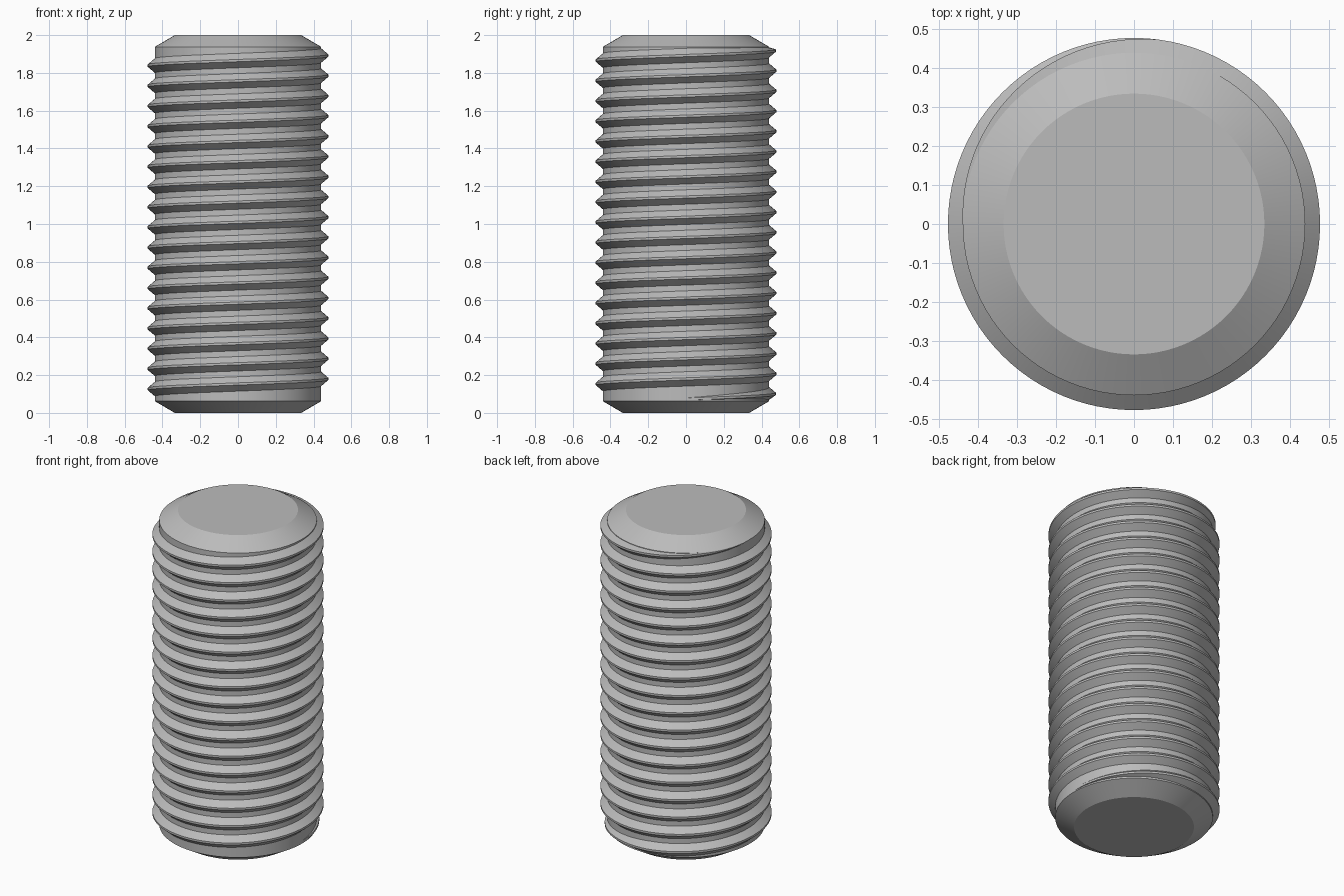
import bpy
import bmesh
from math import cos, sin, tau, radians

cube = bpy.data.objects.get("Cube")
if cube:
    bpy.data.objects.remove(cube, do_unlink=True)

SIDES = 96
CORE_R, CREST_R, CAP_R = 0.44, 0.478, 0.335
HEIGHT, CHAMFER = 2.0, 0.062
PITCH, TURNS, START_Z = 0.107, 17.5, 0.073

steel = bpy.data.materials.new("grey_steel")
steel.use_nodes = True
steel.diffuse_color = (0.5, 0.5, 0.5, 1)
steel.node_tree.nodes["Principled BSDF"].inputs["Base Color"].default_value = (0.5, 0.5, 0.5, 1)


def make_object(name, bm):
    bmesh.ops.recalc_face_normals(bm, faces=bm.faces)
    mesh = bpy.data.meshes.new(name)
    bm.to_mesh(mesh)
    bm.free()
    obj = bpy.data.objects.new(name, mesh)
    bpy.context.collection.objects.link(obj)
    mesh.materials.append(steel)
    bpy.ops.object.select_all(action='DESELECT')
    obj.select_set(True)
    bpy.context.view_layer.objects.active = obj
    bpy.ops.object.shade_smooth_by_angle(angle=radians(30))
    return obj


def bridge(bm, a, b, closed=True):
    n = len(a)
    for i in range(n if closed else n - 1):
        j = (i + 1) % n
        bm.faces.new((a[i], a[j], b[j], b[i]))


# Core rod with a chamfer at each end
bm = bmesh.new()
profile = [(CAP_R, 0), (CORE_R, CHAMFER), (CORE_R, HEIGHT - CHAMFER), (CAP_R, HEIGHT)]
rings = [[bm.verts.new((r * cos(tau * i / SIDES), r * sin(tau * i / SIDES), z))
          for i in range(SIDES)] for r, z in profile]
for low, high in zip(rings, rings[1:]):
    bridge(bm, low, high)
bm.faces.new(rings[0][::-1])
bm.faces.new(rings[-1])
make_object("core_rod", bm)

# Right-handed thread ridge, sinking into the rod at both ends
bm = bmesh.new()
DEPTH = CREST_R - CORE_R
FADE = 0.27
section = [(-0.008, -0.045), (DEPTH, -0.006), (DEPTH, 0.006), (-0.008, 0.045)]
steps = int(TURNS * SIDES)
sections = []
for i in range(steps + 1):
    turn = i / SIDES
    rise = min(1, turn / FADE, (TURNS - turn) / FADE)
    sink = DEPTH * (1 - rise)
    ring = []
    for dr, dz in section:
        r = CORE_R + dr - sink
        z = START_Z + PITCH * turn + dz
        ring.append(bm.verts.new((r * cos(tau * turn), r * sin(tau * turn),
                                  min(max(z, CHAMFER), HEIGHT - CHAMFER))))
    sections.append(ring)
for a, b in zip(sections, sections[1:]):
    bridge(bm, a, b)
bm.faces.new(sections[0][::-1])
bm.faces.new(sections[-1])
make_object("thread_ridge", bm)
